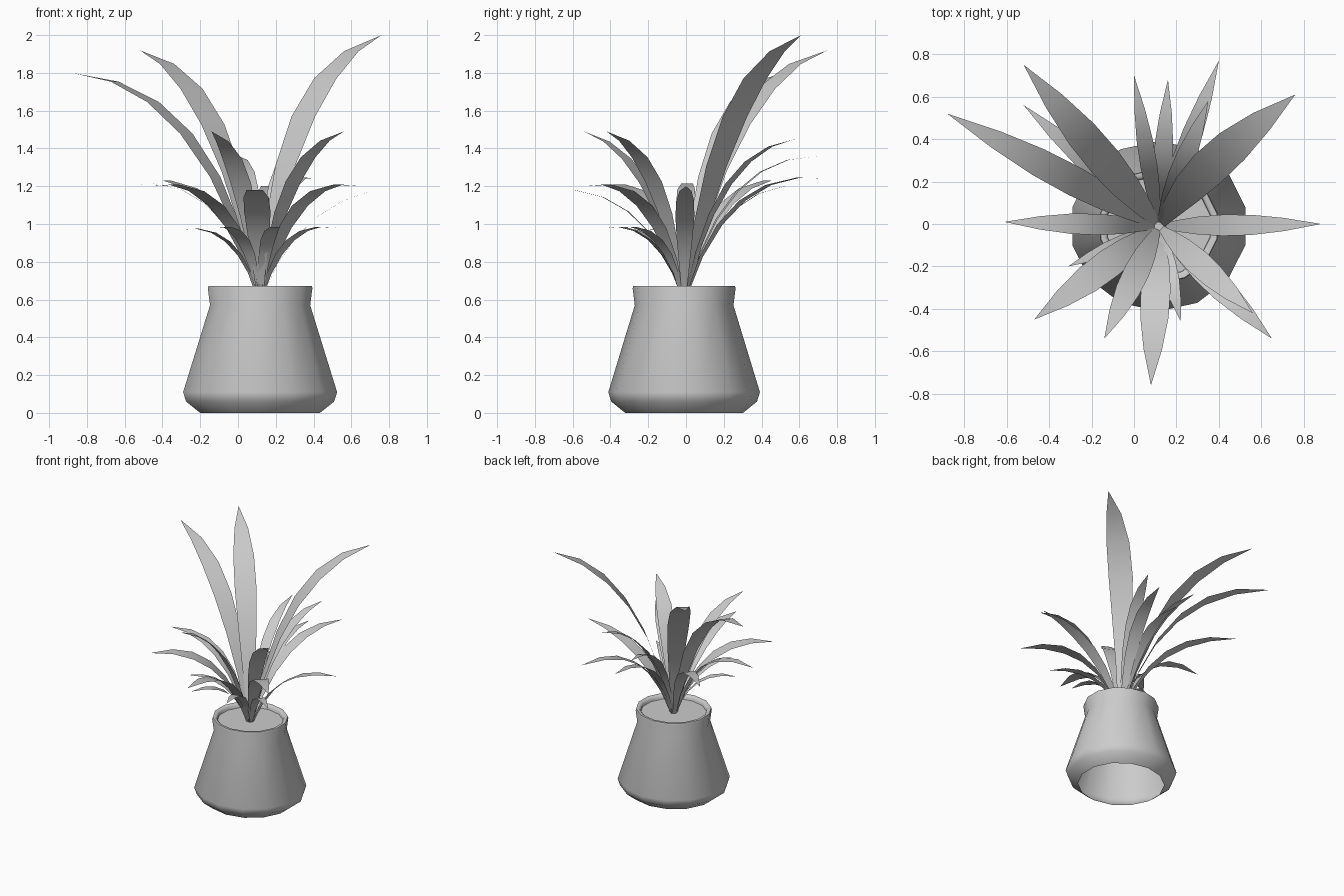
import bpy, bmesh, math
from mathutils import Vector

cube = bpy.data.objects.get("Cube")
if cube:
    bpy.data.objects.remove(cube, do_unlink=True)

CENTRE = Vector((0.117, -0.01, 0))
SIDES = 14
DEPTH = 0.96  # the pot is slightly oval

grey = bpy.data.materials.new("plain_grey")
grey.use_nodes = True
grey.diffuse_color = (0.6, 0.6, 0.6, 1)
grey.node_tree.nodes["Principled BSDF"].inputs["Base Color"].default_value = (0.6, 0.6, 0.6, 1)


def finish(bm, name, angle):
    mesh = bpy.data.meshes.new(name)
    bm.to_mesh(mesh)
    bm.free()
    mesh.materials.append(grey)
    obj = bpy.data.objects.new(name, mesh)
    bpy.context.collection.objects.link(obj)
    bpy.ops.object.select_all(action='DESELECT')
    obj.select_set(True)
    bpy.context.view_layer.objects.active = obj
    bpy.ops.object.shade_smooth_by_angle(angle=math.radians(angle))


def ring(bm, radius, z):
    angles = [math.tau * (i + 0.5) / SIDES for i in range(SIDES)]
    return [bm.verts.new(CENTRE + Vector((radius * math.cos(a), radius * DEPTH * math.sin(a), z)))
            for a in angles]


# Pot: one profile from the open base up, over the rim and down to the soil
bm = bmesh.new()
profile = [(0.325, 0), (0.402, 0.06), (0.418, 0.11), (0.272, 0.57), (0.284, 0.66),
           (0.28, 0.673), (0.26, 0.673), (0.248, 0.66), (0.246, 0.61)]
rings = [ring(bm, r, z) for r, z in profile]
for low, high in zip(rings, rings[1:]):
    for i in range(SIDES):
        j = (i + 1) % SIDES
        bm.faces.new((low[i], low[j], high[j], high[i]))
finish(bm, "pot", 60)

# Soil disc inside the rim
bm = bmesh.new()
bm.faces.new(ring(bm, 0.247, 0.64))
finish(bm, "soil", 30)

# Leaf outline: share of the full width at even steps along the leaf
OUTLINE = [0.22, 0.55, 0.84, 1.0, 0.95, 0.62, 0]


def leaf(name, tip, width, arch, sway=0):
    """Flat blade that rises from the soil and bends outward to its tip."""
    tip = Vector(tip)
    out = tip - CENTRE
    out.z = 0
    reach = out.length
    out.normalize()
    side = Vector((-out.y, out.x, 0))
    base = CENTRE + out * 0.01 + Vector((0, 0, 0.61))
    bend = base + out * reach * 0.27 + side * sway
    bend.z = base.z + (tip.z - base.z) * arch
    bm = bmesh.new()
    steps = len(OUTLINE) - 1
    previous = None
    for i, share in enumerate(OUTLINE):
        t = i / steps
        p = base * (1 - t) ** 2 + bend * 2 * t * (1 - t) + tip * t * t
        half = side * width * share / 2
        pair = [bm.verts.new(p - half), bm.verts.new(p + half)] if share else [bm.verts.new(p)]
        if previous:
            bm.faces.new([previous[1], previous[0]] + pair)
        previous = pair
    bm.normal_update()
    for face in bm.faces:
        if face.normal.z < 0:
            face.normal_flip()
    finish(bm, name, 60)


# Each group: name, then (tip, width, arch height, sideways sway) per leaf
groups = {
    "tall_leaf": [((-0.88, 0.52, 1.8), 0.14, 0.96), ((-0.52, 0.75, 1.92), 0.16, 0.9),
                  ((0.76, 0.61, 2.0), 0.18, 0.88, 0.07)],
    "middle_leaf": [((-0.14, -0.54, 1.49), 0.12, 0.88), ((0.56, -0.42, 1.49), 0.12, 0.9),
                    ((0.35, 0.58, 1.45), 0.1, 0.93), ((0, 0.7, 1.36), 0.08, 1.0)],
    "low_leaf": [((0.4, 0.77, 1.24), 0.1, 1.13), ((0.16, 0.68, 1.2), 0.09, 1.1),
                 ((-0.52, 0.56, 1.23), 0.1, 1.1), ((-0.61, 0.01, 1.2), 0.1, 1.18),
                 ((-0.47, -0.45, 1.2), 0.14, 1.15), ((0.08, -0.76, 1.18), 0.14, 1.1),
                 ((0.65, -0.54, 1.2), 0.12, 1.15), ((0.88, 0, 1.2), 0.1, 0.95)],
    "small_leaf": [((0.22, -0.46, 0.98), 0.08, 1.15), ((-0.31, -0.2, 0.97), 0.07, 1.15),
                   ((0.52, -0.36, 0.98), 0.07, 1.15), ((-0.11, -0.44, 0.98), 0.08, 1.15)],
}
for name, leaves in groups.items():
    for number, shape in enumerate(leaves, 1):
        leaf(f"{name}_{number}", *shape)
